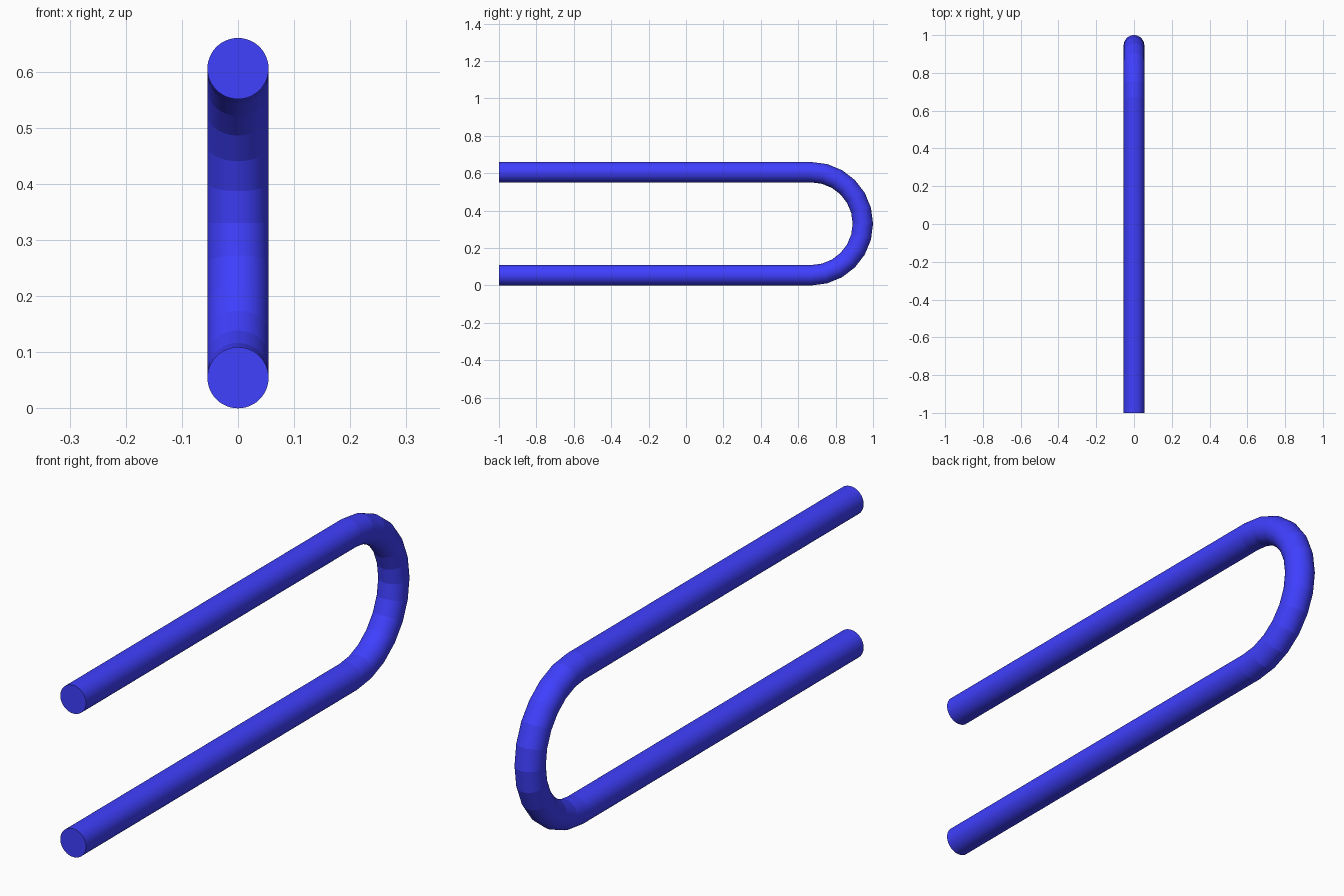
import bpy, bmesh, math

if "Cube" in bpy.data.objects:
    bpy.data.objects.remove(bpy.data.objects["Cube"])

TUBE_R, BEND_R = 0.0545, 0.2755
BEND_Y, MID_Z = 0.67, 0.33
SIDES, BEND_STEPS = 48, 12

# Centre line: (y, z, angle of the cross-section plane)
path = [(-1.0, MID_Z + BEND_R, math.pi / 2)]
for i in range(BEND_STEPS + 1):
    a = math.pi / 2 - math.pi * i / BEND_STEPS
    path.append((BEND_Y + BEND_R * math.cos(a), MID_Z + BEND_R * math.sin(a), a))
path.append((-1.0, MID_Z - BEND_R, -math.pi / 2))

# Sweep a round section along the path
bm = bmesh.new()
rings = []
for y, z, a in path:
    ring = []
    for j in range(SIDES):
        t = 2 * math.pi * j / SIDES
        d = TUBE_R * math.cos(t)
        ring.append(bm.verts.new((TUBE_R * math.sin(t), y + d * math.cos(a), z + d * math.sin(a))))
    rings.append(ring)
for r0, r1 in zip(rings, rings[1:]):
    for j in range(SIDES):
        k = (j + 1) % SIDES
        bm.faces.new((r0[j], r0[k], r1[k], r1[j]))

# Flat end caps
bm.faces.new(rings[0])
bm.faces.new(rings[-1])
bmesh.ops.recalc_face_normals(bm, faces=bm.faces)

# Smooth around the tube, faceted from one bend segment to the next
for f in bm.faces:
    f.smooth = len(f.verts) == 4
for ring in rings:
    for j in range(SIDES):
        bm.edges.get((ring[j], ring[(j + 1) % SIDES])).smooth = False

mesh = bpy.data.meshes.new("u_bend_tube")
bm.to_mesh(mesh)
bm.free()
tube = bpy.data.objects.new("u_bend_tube", mesh)
bpy.context.collection.objects.link(tube)

# Blue finish
blue = bpy.data.materials.new("blue")
blue.diffuse_color = (0.05, 0.05, 1.0, 1.0)
blue.use_nodes = True
blue.node_tree.nodes["Principled BSDF"].inputs["Base Color"].default_value = blue.diffuse_color
mesh.materials.append(blue)
